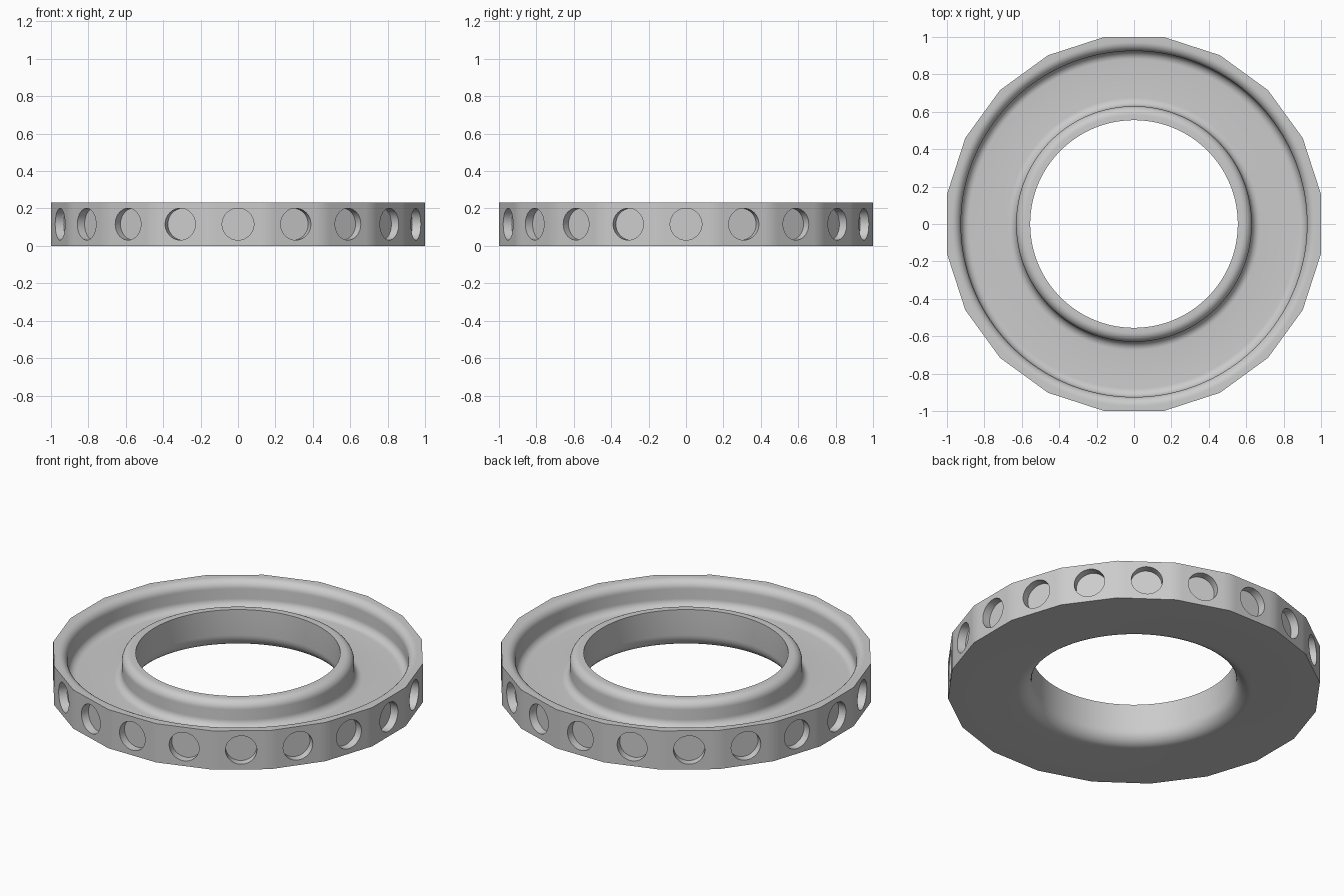
import bpy
import bmesh
from math import sin, cos, pi, radians
from mathutils import Matrix

cube = bpy.data.objects.get("Cube")
if cube:
    bpy.data.objects.remove(cube, do_unlink=True)

SIDES = 20          # flats around the rim, one dimple on each
SEGMENTS = 160      # steps of the lathed ring
HEIGHT = 0.232
FLOOR = 0.08
HOLE_R, RIM_IN, RIM_OUT = 0.555, 0.63, 0.925
DIMPLE_R, DIMPLE_DEPTH = 0.085, 0.048


def arc(r, z, radius, start, end, steps=8):
    """Quarter-round profile points about (r, z), angles in degrees."""
    angles = [radians(start + (end - start) * i / steps) for i in range(steps + 1)]
    return [(r + radius * cos(a), z + radius * sin(a)) for a in angles]


def new_object(name, bm):
    bmesh.ops.recalc_face_normals(bm, faces=bm.faces)
    mesh = bpy.data.meshes.new(name)
    bm.to_mesh(mesh)
    bm.free()
    obj = bpy.data.objects.new(name, mesh)
    bpy.context.collection.objects.link(obj)
    return obj


# Channel cross-section, from the flared bore up over both rims
flare, top, root = 0.08, 0.048, 0.045
profile = arc(HOLE_R + flare, flare, flare, 270, 180)
profile += [(HOLE_R, HEIGHT)]
profile += arc(RIM_IN - top, HEIGHT - top, top, 90, 0)
profile += arc(RIM_IN + root, FLOOR + root, root, 180, 270)
profile += arc(RIM_OUT - root, FLOOR + root, root, 270, 360)
profile += arc(RIM_OUT + top, HEIGHT - top, top, 180, 90)
profile += [(1.0, HEIGHT), (1.0, 0.0)]

# Lathe the section; the outermost points follow a many-sided outline
bm = bmesh.new()
rings = []
for s in range(SEGMENTS):
    angle = 2 * pi * s / SEGMENTS
    step = 2 * pi / SIDES
    off = angle - round(angle / step) * step
    ring = []
    for r, z in profile:
        radius = r / cos(off) if r > 0.99 else r
        ring.append(bm.verts.new((radius * cos(angle), radius * sin(angle), z)))
    rings.append(ring)
count = len(profile)
for s in range(SEGMENTS):
    a, b = rings[s], rings[(s + 1) % SEGMENTS]
    for i in range(count):
        j = (i + 1) % count
        bm.faces.new((a[i], b[i], b[j], a[j]))
ring_obj = new_object("channel_ring", bm)

# Round cutters for the shallow dimples around the rim
bm = bmesh.new()
length = 2 * DIMPLE_DEPTH
for k in range(SIDES):
    place = (Matrix.Rotation(2 * pi * k / SIDES, 4, 'Z')
             @ Matrix.Translation((1.0, 0, HEIGHT / 2))
             @ Matrix.Rotation(pi / 2, 4, 'Y'))
    bmesh.ops.create_cone(bm, cap_ends=True, segments=40, radius1=DIMPLE_R,
                          radius2=DIMPLE_R, depth=length, matrix=place)
cutter = new_object("dimple_cutters", bm)
cutter.hide_render = True

# Cut the dimples and drop the cutters
cut = ring_obj.modifiers.new("dimples", 'BOOLEAN')
cut.operation = 'DIFFERENCE'
cut.solver = 'EXACT'
cut.object = cutter
bpy.context.view_layer.objects.active = ring_obj
ring_obj.select_set(True)
bpy.ops.object.modifier_apply(modifier=cut.name)
bpy.data.objects.remove(cutter, do_unlink=True)

# Plain grey finish
grey = bpy.data.materials.new("grey")
grey.use_nodes = True
colour = (0.6, 0.6, 0.6, 1.0)
grey.diffuse_color = colour
grey.node_tree.nodes["Principled BSDF"].inputs["Base Color"].default_value = colour
ring_obj.data.materials.clear()
ring_obj.data.materials.append(grey)

bpy.ops.object.select_all(action='DESELECT')
ring_obj.select_set(True)
bpy.context.view_layer.objects.active = ring_obj
bpy.ops.object.shade_smooth_by_angle(angle=radians(35))
